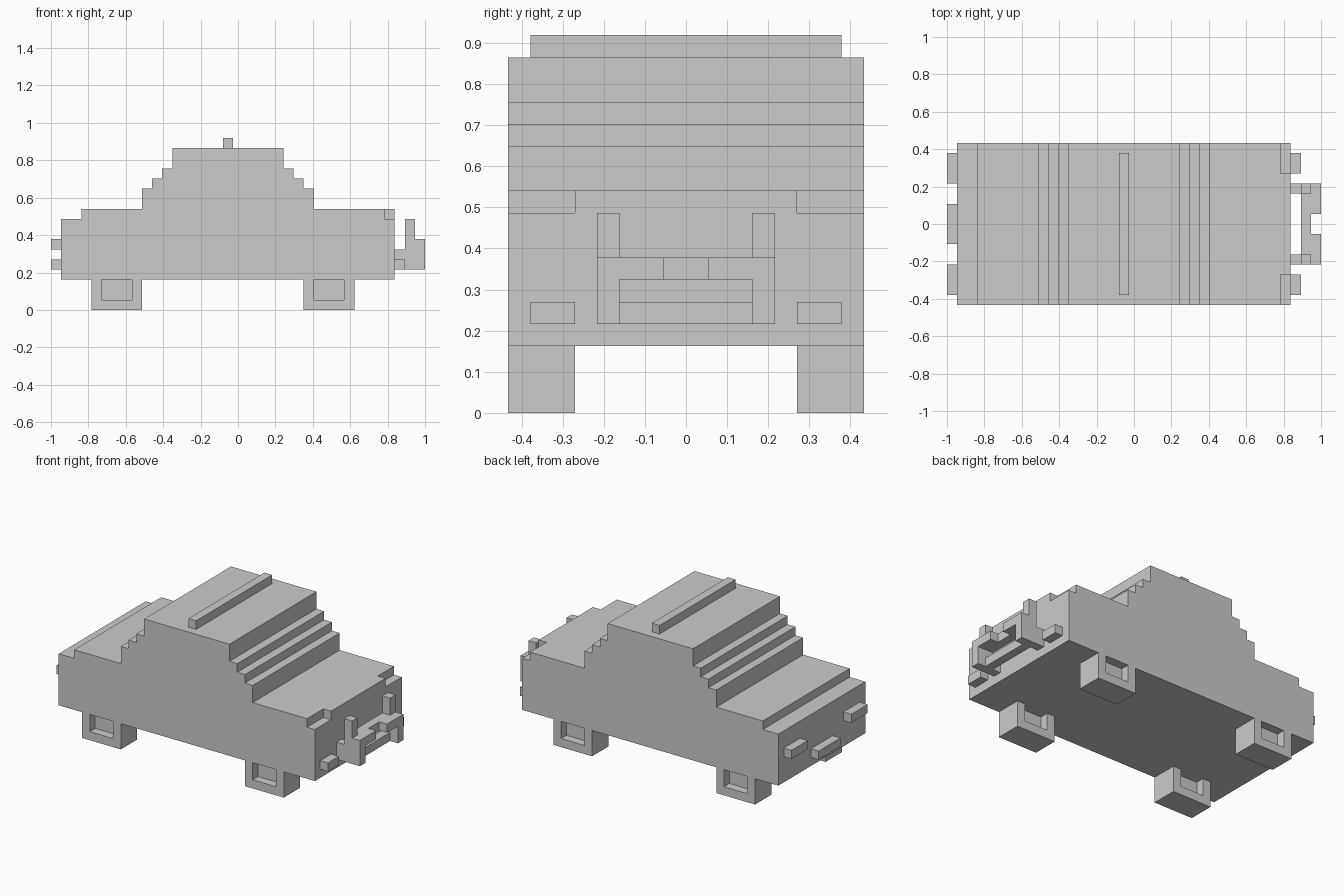
import bpy
import bmesh

if "Cube" in bpy.data.objects:
    bpy.data.objects.remove(bpy.data.objects["Cube"])

U = 2 / 37          # one block of the grid
X0 = 18.5           # blocks from the rear end to the centre


def extrude(name, profile, y0, y1):
    """Extrude an (x, z) outline, measured in blocks, from y0 to y1."""
    bm = bmesh.new()
    face = bm.faces.new([bm.verts.new(((x - X0) * U, y0 * U, z * U)) for x, z in profile])
    new = bmesh.ops.extrude_face_region(bm, geom=[face])["geom"]
    verts = [g for g in new if isinstance(g, bmesh.types.BMVert)]
    bmesh.ops.translate(bm, verts=verts, vec=(0, (y1 - y0) * U, 0))
    bmesh.ops.recalc_face_normals(bm, faces=bm.faces)
    mesh = bpy.data.meshes.new(name)
    bm.to_mesh(mesh)
    bm.free()
    obj = bpy.data.objects.new(name, mesh)
    bpy.context.collection.objects.link(obj)
    return obj


def box(name, x, y, z):
    return extrude(name, [(x[0], z[0]), (x[1], z[0]), (x[1], z[1]), (x[0], z[1])], *y)


def cut(obj, x, y, z):
    """Carve a box out of an object."""
    cutter = box("cutter", x, y, z)
    cutter.hide_render = True
    mod = obj.modifiers.new("cut", "BOOLEAN")
    mod.operation, mod.solver, mod.object = "DIFFERENCE", "EXACT", cutter
    bpy.context.view_layer.objects.active = obj
    bpy.ops.object.modifier_apply(modifier=mod.name)
    bpy.data.objects.remove(cutter)


def side(s, a, b):
    """Span from a to b on the side given by the sign s."""
    return tuple(sorted((s * a, s * b)))


# Car body with stepped cabin
body = extrude("car_body", [
    (1, 3), (34, 3), (34, 10), (26, 10), (26, 12), (25, 12), (25, 13), (24, 13),
    (24, 14), (23, 14), (23, 16), (12, 16), (12, 14), (11, 14), (11, 13), (10, 13),
    (10, 12), (9, 12), (9, 10), (3, 10), (3, 9), (1, 9)], -8, 8)

# Roof bar and rear plate
box("roof_bar", (17, 18), (-7, 7), (16, 17))
box("rear_plate", (0, 1), (-2, 2), (4, 5))

for s, label in ((-1, "right"), (1, "left")):
    # Notched bonnet corners
    cut(body, (33, 35), side(s, 5, 9), (9, 11))

    # Lights
    box(f"front_light_{label}", (34, 35), side(s, 5, 7), (4, 5))
    box(f"tail_light_{label}", (0, 1), side(s, 4, 7), (6, 7))

    # Wheels, recessed on both faces
    for x, end in ((4, "rear"), (25, "front")):
        wheel = box(f"{end}_wheel_{label}", (x, x + 5), side(s, 5, 8), (0, 3))
        cut(wheel, (x + 1, x + 4), side(s, 7, 9), (1, 4))
        cut(wheel, (x + 1, x + 4), side(s, 4, 6), (1, 4))

    # Bumper guard: mounting arm, upright and upper rail end
    extrude(f"guard_upright_{label}", [
        (34, 4), (37, 4), (37, 7), (36, 7), (36, 9), (35, 9), (35, 6), (34, 6)],
        *side(s, 3, 4))
    box(f"guard_rail_end_{label}", (36, 37), side(s, 1, 3), (6, 7))

# Bumper guard cross rails
box("guard_upper_rail", (35, 36), (-3, 3), (6, 7))
box("guard_lower_rail", (35, 36), (-3, 3), (4, 5))
